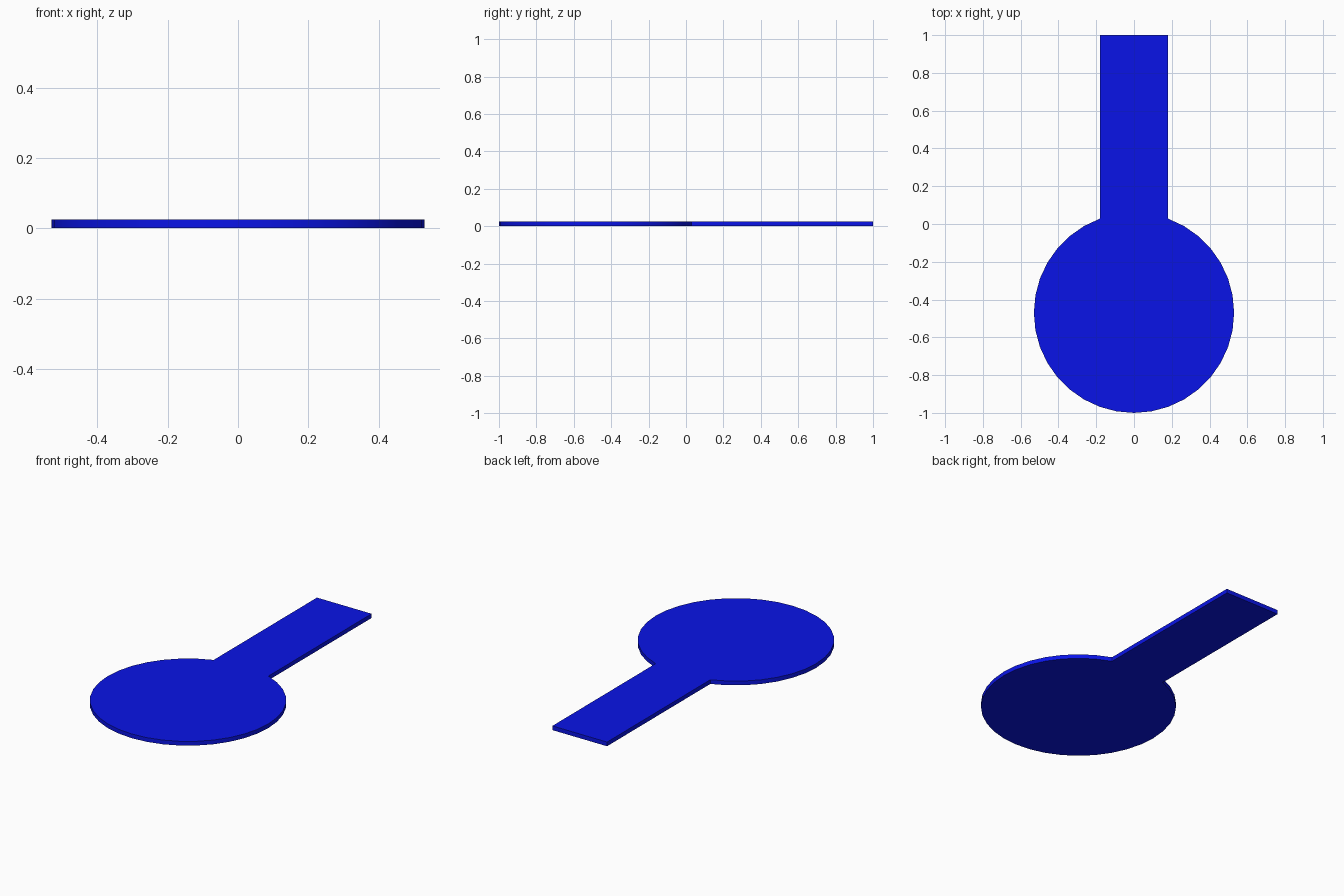
import bpy, bmesh, math

if "Cube" in bpy.data.objects:
    bpy.data.objects.remove(bpy.data.objects["Cube"])

RADIUS, CENTRE_Y = 0.53, -0.47
HALF_WIDTH, TOP_Y, THICKNESS = 0.18, 1.0, 0.025
SEGMENTS = 32

# Outline: round blade arc running from one handle edge to the other, then the handle end
half_arc = math.pi - math.asin(HALF_WIDTH / RADIUS)
outline = []
for i in range(SEGMENTS + 1):
    a = -math.pi / 2 - half_arc + 2 * half_arc * i / SEGMENTS
    outline.append((RADIUS * math.cos(a), CENTRE_Y + RADIUS * math.sin(a)))
outline += [(HALF_WIDTH, TOP_Y), (-HALF_WIDTH, TOP_Y)]

# Flat paddle plate, extruded to its thickness
bm = bmesh.new()
face = bm.faces.new([bm.verts.new((x, y, 0)) for x, y in outline])
top = bmesh.ops.extrude_face_region(bm, geom=[face], use_keep_orig=True)
bmesh.ops.translate(bm, vec=(0, 0, THICKNESS),
                    verts=[g for g in top["geom"] if isinstance(g, bmesh.types.BMVert)])
bmesh.ops.recalc_face_normals(bm, faces=bm.faces)
mesh = bpy.data.meshes.new("paddle_plate")
bm.to_mesh(mesh)
bm.free()

plate = bpy.data.objects.new("paddle_plate", mesh)
bpy.context.collection.objects.link(plate)

# Smooth round rim with crisp edges
bpy.context.view_layer.objects.active = plate
plate.select_set(True)
bpy.ops.object.shade_smooth_by_angle(angle=math.radians(30))

# Deep blue finish
blue = bpy.data.materials.new("blue")
blue.diffuse_color = (0.003, 0.007, 0.8, 1)
blue.use_nodes = True
blue.node_tree.nodes["Principled BSDF"].inputs["Base Color"].default_value = blue.diffuse_color
mesh.materials.append(blue)
